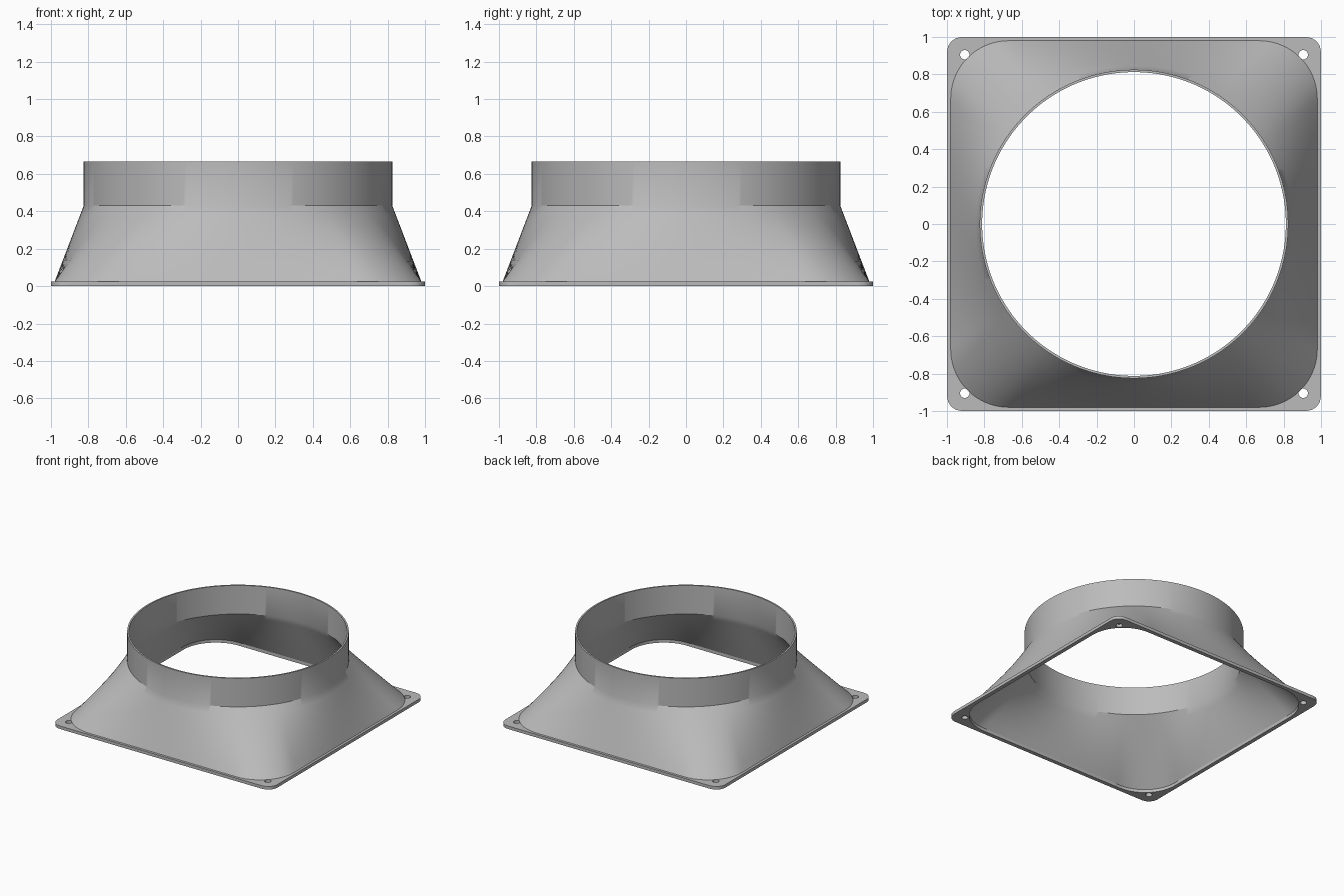
import bpy
import bmesh
from math import pi, cos, sin, radians
from mathutils import Vector, Matrix

cube = bpy.data.objects.get("Cube")
if cube:
    bpy.data.objects.remove(cube, do_unlink=True)

SIDES = 256
WALL = 0.013
FLANGE_TOP = 0.025
NECK_Z = 0.43
TOP_Z = 0.665
LOFT_STEPS = 8

grey = bpy.data.materials.new("plain grey")
grey.use_nodes = True
colour = (0.5, 0.5, 0.5, 1)
grey.diffuse_color = colour
grey.node_tree.nodes["Principled BSDF"].inputs["Base Color"].default_value = colour


def circle(radius, count=SIDES):
    return [Vector((radius * cos(2 * pi * i / count), radius * sin(2 * pi * i / count)))
            for i in range(count)]


def rounded_square(half, radius):
    """Points spaced evenly along the outline, starting at the middle of +x."""
    flat = half - radius
    perimeter = 8 * flat + 2 * pi * radius
    points = []
    for i in range(SIDES):
        quarter = (i + SIDES // 8) // (SIDES // 4)
        s = (i / SIDES - quarter / 4) * perimeter
        sign = -1 if s < 0 else 1
        bend = max(0, abs(s) - flat) / radius
        p = Vector((flat + radius * cos(bend),
                    sign * (min(abs(s), flat) + radius * sin(bend))))
        points.append(Matrix.Rotation(quarter * pi / 2, 2) @ p)
    return points


def finish(obj):
    obj.data.materials.clear()
    obj.data.materials.append(grey)
    bpy.ops.object.select_all(action='DESELECT')
    obj.select_set(True)
    bpy.context.view_layer.objects.active = obj
    bpy.ops.object.shade_smooth_by_angle(angle=radians(30))


# Mounting flange: filled outline with a large opening and four screw holes
outlines = [rounded_square(1.0, 0.08), rounded_square(0.98 - WALL, 0.31 - WALL)]
for x in (-0.905, 0.905):
    for y in (-0.905, 0.905):
        outlines.append([p + Vector((x, y)) for p in circle(0.025, 32)])

curve = bpy.data.curves.new("flange", 'CURVE')
curve.dimensions = '2D'
curve.fill_mode = 'BOTH'
curve.extrude = FLANGE_TOP / 2
for outline in outlines:
    spline = curve.splines.new('POLY')
    spline.points.add(len(outline) - 1)
    for point, p in zip(spline.points, outline):
        point.co = (p.x, p.y, 0, 1)
    spline.use_cyclic_u = True
flange = bpy.data.objects.new("flange", curve)
flange.location.z = FLANGE_TOP / 2
bpy.context.collection.objects.link(flange)
bpy.ops.object.select_all(action='DESELECT')
flange.select_set(True)
bpy.context.view_layer.objects.active = flange
bpy.ops.object.convert(target='MESH')
bm = bmesh.new()
bm.from_mesh(flange.data)
bmesh.ops.remove_doubles(bm, verts=bm.verts, dist=0.0001)
bmesh.ops.recalc_face_normals(bm, faces=bm.faces)
bm.to_mesh(flange.data)
bm.free()
finish(flange)


# Duct shell: rounded square lofted to a round collar, with an inner wall
def wall_rings(inset):
    base = rounded_square(0.98 - inset, 0.31 - inset)
    neck = circle(0.825 - inset)
    rings = []
    for k in range(LOFT_STEPS + 1):
        t = k / LOFT_STEPS
        z = FLANGE_TOP + t * (NECK_Z - FLANGE_TOP)
        rings.append([a.lerp(b, t).to_3d() + Vector((0, 0, z)) for a, b in zip(base, neck)])
    rings.append([p.to_3d() + Vector((0, 0, TOP_Z)) for p in neck])
    return rings


bm = bmesh.new()
loops = [[bm.verts.new(p) for p in ring]
         for ring in wall_rings(0) + wall_rings(WALL)[::-1]]
for lower, upper in zip(loops, loops[1:] + loops[:1]):
    for i in range(SIDES):
        j = (i + 1) % SIDES
        bm.faces.new((lower[i], lower[j], upper[j], upper[i]))
bmesh.ops.recalc_face_normals(bm, faces=bm.faces)
mesh = bpy.data.meshes.new("duct_shell")
bm.to_mesh(mesh)
bm.free()
duct = bpy.data.objects.new("duct_shell", mesh)
bpy.context.collection.objects.link(duct)
finish(duct)
